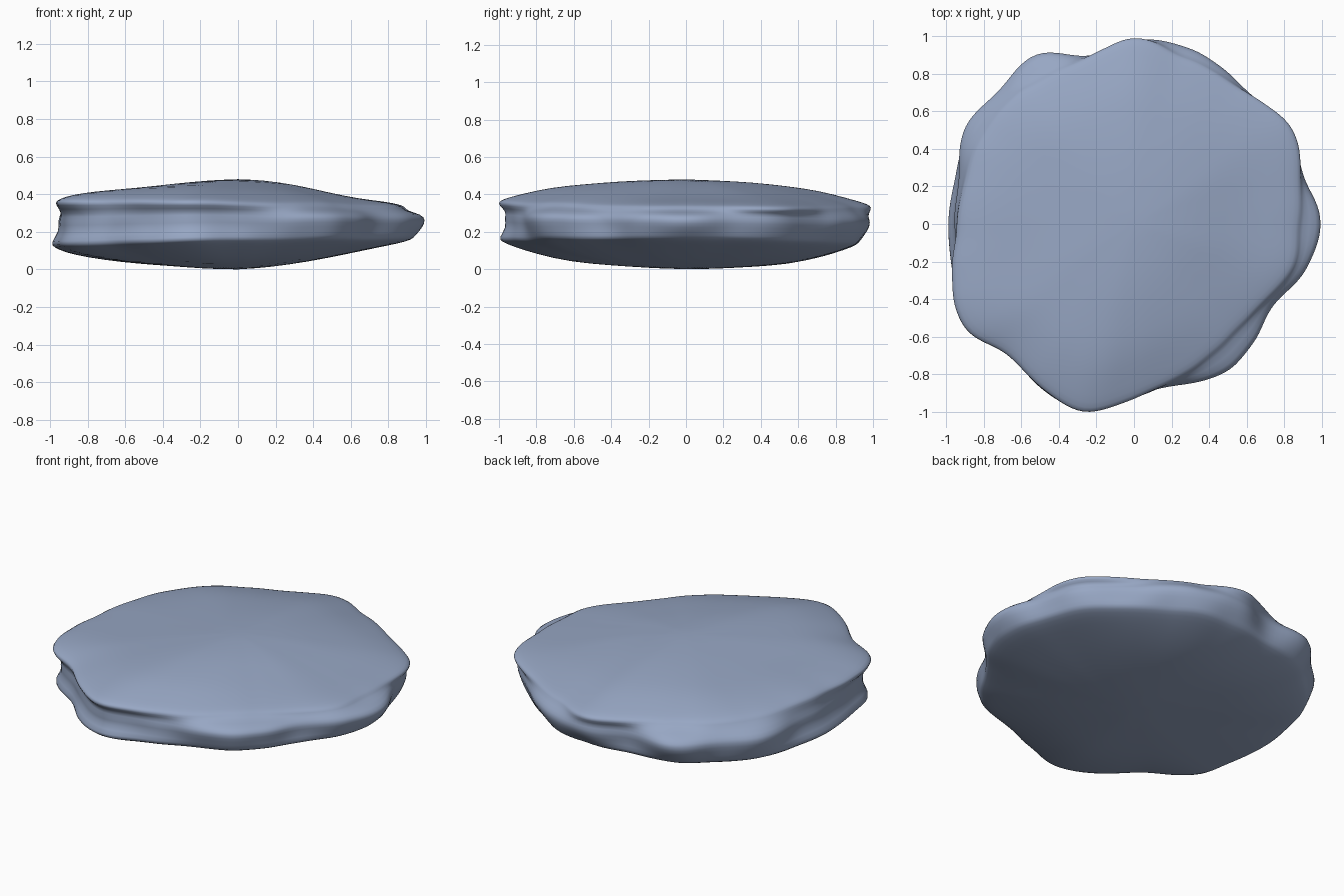
import bpy, bmesh, math
from mathutils import Vector, noise

old = bpy.data.objects.get("Cube")
if old:
    bpy.data.objects.remove(old, do_unlink=True)

SEGMENTS = 96
BACK_SLOPE = -.01

# Outline radii of the three rock layers, evenly spaced counter-clockwise from +x
OUTLINES = {
    "upper": [.89, .93, .99, .94, .92, .94, 1, .93, .92, .95, .95, .94,
              .95, 1.01, 1.07, .98, 1.01, 1.04, .94, .86, .82, .79, .82, .89],
    "middle": [1, .95, .97, .93, .96, .99, .99, .93, 1.05, 1.02, 1.04, .97,
               .96, .97, 1.02, .96, .98, 1.01, .92, .89, .93, .9, .87, .95],
    "lower": [.94, .92, .93, .91, .91, .94, .93, .92, .98, .98, 1, .99,
              1, 1.01, 1.05, .98, 1.01, 1.04, .93, .87, .9, .88, .86, .92],
}

# Cross-section from crown to base:
# layer, share of the outline, height, tilt along x, fall (or rise) towards both x ends
PROFILE = [
    ("upper", .15, .476, 0, -.1), ("upper", .35, .468, -.01, -.15),
    ("upper", .55, .447, -.025, -.11), ("upper", .72, .424, -.033, -.06),
    ("upper", .86, .388, -.028, -.01), ("upper", .95, .364, -.022, 0),
    ("upper", .99, .348, -.018, 0), ("upper", .995, .328, -.018, 0),
    ("middle", .98, .293, 0, 0), ("middle", 1, .262, 0, 0), ("middle", .985, .215, .01, 0),
    ("lower", 1, .158, .017, 0), ("lower", .985, .14, .02, 0), ("lower", .92, .115, .028, 0),
    ("lower", .8, .077, .037, .025), ("lower", .62, .036, .043, .07),
    ("lower", .4, .018, .028, .09), ("lower", .18, .005, .02, .1),
]


def radius(layer, angle):
    """Smooth periodic (Catmull-Rom) radius of a layer at an angle."""
    values = OUTLINES[layer]
    count = len(values)
    place = angle / math.tau * count
    i = int(place)
    t = place - i
    a, b, c, d = (values[(i + k) % count] for k in (-1, 0, 1, 2))
    return b + t * ((c - a) + t * ((2 * a - 5 * b + 4 * c - d)
                                   + t * (3 * (b - c) + d - a))) / 2


def ring_point(layer, share, height, tilt, fall, angle):
    """Point on a ring, with gentle weathering near the rim."""
    direction = Vector((math.cos(angle), math.sin(angle), 0))
    rough = noise.noise(direction * 6 + Vector((0, 0, height * 6)))
    point = direction * radius(layer, angle) * share * (1 + .012 * rough * share)
    lump = noise.noise(point * 2.5 + Vector((0, 0, height)))
    slope = tilt * point.x + fall * point.x ** 2 + BACK_SLOPE * point.y
    point.z = height + slope + .006 * share * lump
    return point


# Stone slab: rings joined by quads, closed by a fan at crown and base
bm = bmesh.new()
angles = [math.tau * i / SEGMENTS for i in range(SEGMENTS)]
rings = [[bm.verts.new(ring_point(*row, angle)) for angle in angles] for row in PROFILE]
crown = bm.verts.new((0, 0, .48))
base = bm.verts.new((0, 0, 0))
for i in range(SEGMENTS):
    j = (i + 1) % SEGMENTS
    for top, bottom in zip(rings, rings[1:]):
        bm.faces.new((top[i], bottom[i], bottom[j], top[j]))
    bm.faces.new((crown, rings[0][i], rings[0][j]))
    bm.faces.new((base, rings[-1][j], rings[-1][i]))
bmesh.ops.recalc_face_normals(bm, faces=bm.faces)
mesh = bpy.data.meshes.new("stone_slab")
bm.to_mesh(mesh)
bm.free()

stone = bpy.data.objects.new("stone_slab", mesh)
bpy.context.collection.objects.link(stone)

# Blue-grey stone colour
material = bpy.data.materials.new("blue_grey_stone")
material.use_nodes = True
colour = (.31, .385, .55, 1)
material.diffuse_color = colour
shader = next(n for n in material.node_tree.nodes if n.type == "BSDF_PRINCIPLED")
shader.inputs["Base Color"].default_value = colour
shader.inputs["Roughness"].default_value = .8
mesh.materials.append(material)

# Soft worn surface
smooth = stone.modifiers.new("worn_edges", "SUBSURF")
smooth.levels = smooth.render_levels = 1
mesh.polygons.foreach_set("use_smooth", [True] * len(mesh.polygons))
mesh.update()
